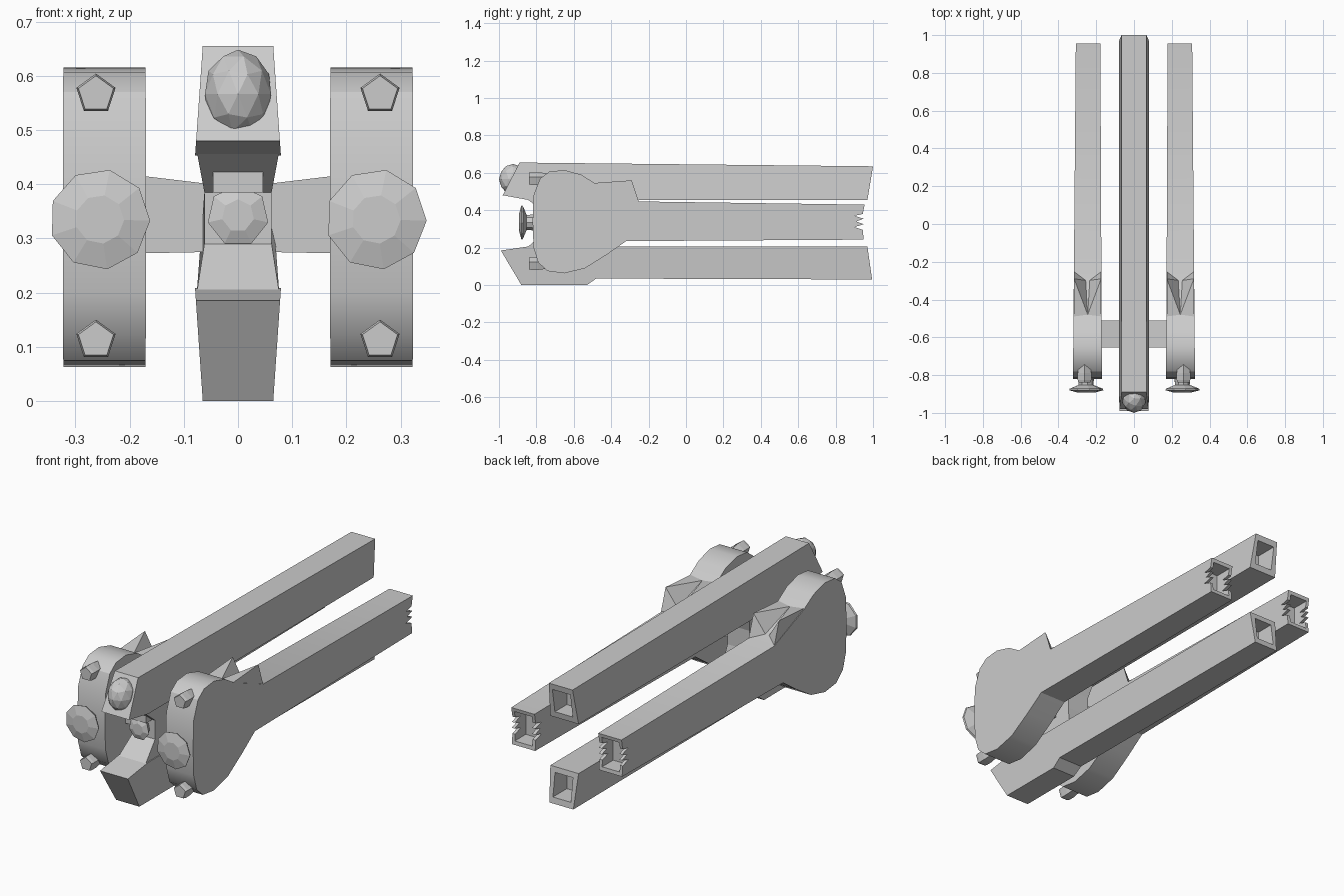
import bpy, bmesh, math
from mathutils import Matrix, Vector

if "Cube" in bpy.data.objects:
    bpy.data.objects.remove(bpy.data.objects["Cube"])

grey = bpy.data.materials.new("hull_grey")
grey.diffuse_color = (0.6, 0.6, 0.6, 1)
grey.use_nodes = True
grey.node_tree.nodes["Principled BSDF"].inputs["Base Color"].default_value = grey.diffuse_color


def finish(name, bm):
    bmesh.ops.recalc_face_normals(bm, faces=bm.faces[:])
    me = bpy.data.meshes.new(name)
    bm.to_mesh(me)
    bm.free()
    me.materials.append(grey)
    ob = bpy.data.objects.new(name, me)
    bpy.context.collection.objects.link(ob)
    return ob


def prism(name, pts, span):
    """Side profile (y, z) extruded in x; span(y, z) gives the two x limits."""
    bm = bmesh.new()
    a = [bm.verts.new((span(y, z)[0], y, z)) for y, z in pts]
    b = [bm.verts.new((span(y, z)[1], y, z)) for y, z in pts]
    bm.faces.new(a)
    bm.faces.new(b[::-1])
    n = len(pts)
    for i in range(n):
        j = (i + 1) % n
        bm.faces.new((a[i], b[i], b[j], a[j]))
    return finish(name, bm)


def box(name, lo, hi):
    return prism(name, [(lo[1], lo[2]), (hi[1], lo[2]), (hi[1], hi[2]), (lo[1], hi[2])],
                 lambda y, z: (lo[0], hi[0]))


def lathe(name, cx, cz, rings, sides, turn=0):
    """Solid along y from (y, radius) rings."""
    bm = bmesh.new()
    loops = []
    for y, r in rings:
        loops.append([bm.verts.new((cx + r * math.sin(turn + math.tau * i / sides), y,
                                    cz + r * math.cos(turn + math.tau * i / sides)))
                      for i in range(sides)])
    for p, q in zip(loops, loops[1:]):
        for i in range(sides):
            j = (i + 1) % sides
            bm.faces.new((p[i], p[j], q[j], q[i]))
    bm.faces.new(loops[0])
    bm.faces.new(loops[-1])
    return finish(name, bm)


def hull(name, pts):
    bm = bmesh.new()
    for p in pts:
        bm.verts.new(p)
    bmesh.ops.convex_hull(bm, input=bm.verts[:])
    return finish(name, bm)


def hollow(ob, lo, hi):
    """Cut a box-shaped opening and discard the cutter."""
    cut = box("opening_cutter", lo, hi)
    cut.hide_render = True
    m = ob.modifiers.new("opening", 'BOOLEAN')
    m.operation, m.solver, m.object = 'DIFFERENCE', 'EXACT', cut
    dg = bpy.context.evaluated_depsgraph_get()
    me = bpy.data.meshes.new_from_object(ob.evaluated_get(dg))
    ob.modifiers.clear()
    ob.data = me
    bpy.data.objects.remove(cut)


# central beams, flared towards the middle of the hull
def upper_w(y, z):
    w = 0.079 - 0.014 * (z - 0.455) / 0.2
    return -w, w


def lower_w(y, z):
    w = 0.065 + 0.014 * z / 0.205
    return -w, w


upper = prism("upper_beam", [(-0.89, 0.655), (-0.98, 0.48), (-0.83, 0.453),
                             (0.97, 0.455), (1.0, 0.635)], upper_w)
hollow(upper, (-0.05, 0.88, 0.485), (0.05, 1.1, 0.605))
lower = prism("lower_beam", [(-0.99, 0.185), (-0.88, 0.0), (-0.53, 0.0), (-0.48, 0.035),
                             (0.995, 0.03), (0.97, 0.205), (-0.83, 0.208)], lower_w)
hollow(lower, (-0.05, 0.88, 0.06), (0.05, 1.1, 0.178))

# neck joining the two beams, with a recessed front
def neck_w(y, z):
    w = 0.062 if 0.25 < z < 0.42 else 0.076
    return -w, w


prism("neck", [(-0.85, 0.2), (-0.75, 0.29), (-0.75, 0.385), (-0.85, 0.46), (-0.40, 0.46),
               (-0.42, 0.39), (-0.42, 0.29), (-0.40, 0.2)], neck_w)
box("neck_block", (-0.046, -0.80, 0.385), (0.046, -0.70, 0.43))
lathe("neck_dish", 0, 0.342, [(-0.80, 0.03), (-0.79, 0.057), (-0.74, 0.025)], 7)

# faceted nose egg
bm = bmesh.new()
bmesh.ops.create_icosphere(bm, subdivisions=2, radius=1,
                           matrix=Matrix.Translation((0, -0.925, 0.566)) @
                           Matrix.Diagonal((0.064, 0.075, 0.082, 1)))
finish("nose_egg", bm)

# side pods: round nose running back into a long beam with a notched end
pod_profile = [(-0.82, 0.34), (-0.815, 0.48), (-0.78, 0.57), (-0.73, 0.607), (-0.65, 0.615),
               (-0.56, 0.59), (-0.48, 0.54), (-0.25, 0.447), (0.955, 0.43),
               (0.945, 0.38), (0.90, 0.37), (0.95, 0.355), (0.91, 0.34), (0.95, 0.325),
               (0.90, 0.31), (0.945, 0.295), (0.95, 0.243), (-0.32, 0.235), (-0.42, 0.165),
               (-0.54, 0.09), (-0.65, 0.063), (-0.74, 0.075), (-0.79, 0.12), (-0.815, 0.2)]

for side, s in (("left", -1), ("right", 1)):
    def pod_w(y, z):
        t = (y + 0.82) / 1.775
        return s * (0.17 + 0.008 * t), s * (0.323 - 0.015 * t)

    pod = prism(side + "_pod", pod_profile, pod_w)
    x0, x1 = sorted((s * 0.195, s * 0.293))
    hollow(pod, (x0, 0.86, 0.262), (x1, 1.1, 0.412))
    bpy.ops.object.select_all(action='DESELECT')
    pod.select_set(True)
    bpy.context.view_layer.objects.active = pod
    bpy.ops.object.shade_smooth_by_angle(angle=math.radians(32))

    # paired fins leaving a V notch on top of the pod
    for k, edge in (("inner", 0.174), ("outer", 0.317)):
        hull(f"{side}_{k}_fin", [(s * edge, -0.5, 0.545), (s * edge, -0.29, 0.56),
                                 (s * edge, -0.25, 0.44), (s * edge, -0.48, 0.44),
                                 (s * 0.245, -0.48, 0.54), (s * 0.245, -0.30, 0.45)])

    # front dish on a short stalk
    lathe(side + "_dish", s * 0.255, 0.335,
          [(-0.893, 0.045), (-0.88, 0.093), (-0.872, 0.09), (-0.852, 0.04), (-0.80, 0.045)], 9, 0.2)

    # small thruster nubs
    for where, z in (("upper", 0.566), ("lower", 0.112)):
        lathe(f"{side}_{where}_nub", s * 0.262, z,
              [(-0.84, 0.034), (-0.825, 0.038), (-0.79, 0.038), (-0.74, 0.03)], 5)

    # strut to the neck
    hull(side + "_strut", [(s * x, y, z) for x, zs in ((0.05, (0.275, 0.40)), (0.2, (0.272, 0.418)))
                           for y in (-0.655, -0.51) for z in zs])
